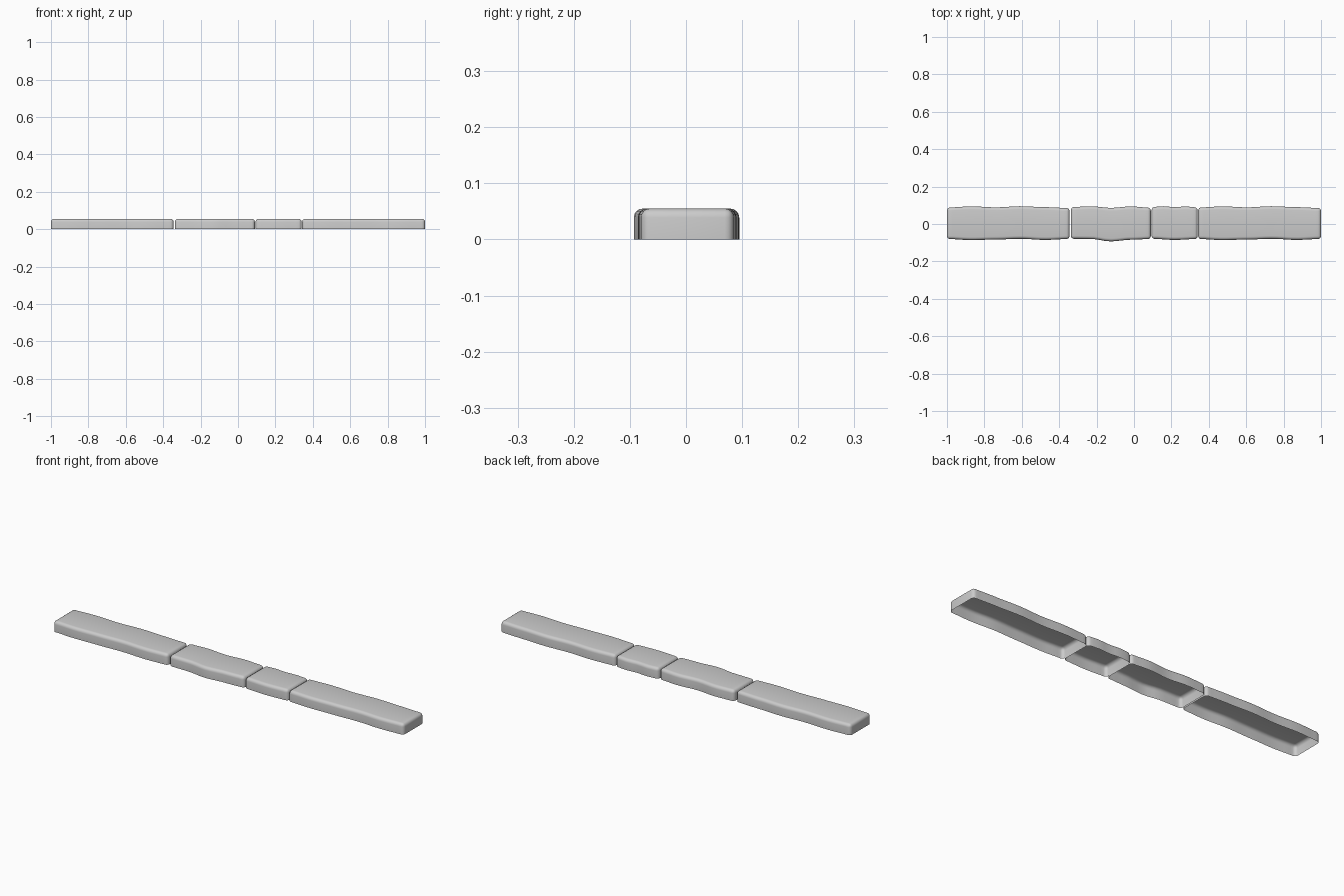
import bpy
import bmesh
import math

cube = bpy.data.objects.get("Cube")
if cube:
    bpy.data.objects.remove(cube, do_unlink=True)

HEIGHT = 0.055
BEVEL = 0.016

stone_grey = bpy.data.materials.new("stone_grey")
stone_grey.use_nodes = True
GREY = (0.6, 0.6, 0.6, 1)
stone_grey.diffuse_color = GREY
stone_grey.node_tree.nodes["Principled BSDF"].inputs["Base Color"].default_value = GREY


def sample(values, t):
    """Smoothly blend through evenly spaced edge positions."""
    f = t * (len(values) - 1)
    i = min(int(f), len(values) - 2)
    s = (1 - math.cos((f - i) * math.pi)) / 2
    return values[i] * (1 - s) + values[i + 1] * s


def make_stone(name, x0, x1, front, back):
    """Hollow kerb stone, open underneath, with wavy long sides."""
    bm = bmesh.new()
    count = max(8, round((x1 - x0) / 0.03))
    rows = []
    for i in range(count + 1):
        t = i / count
        x = x0 + (x1 - x0) * t
        f, b = sample(front, t), sample(back, t)
        rows.append([bm.verts.new(p) for p in
                     ((x, f, 0), (x, f, HEIGHT), (x, b, HEIGHT), (x, b, 0))])
    for a, b in zip(rows, rows[1:]):
        for k in range(3):
            bm.faces.new((a[k], b[k], b[k + 1], a[k + 1]))
    bm.faces.new(rows[0])
    bm.faces.new(rows[-1][::-1])
    bmesh.ops.recalc_face_normals(bm, faces=bm.faces)
    if sum(f.normal.z for f in bm.faces) < 0:
        bmesh.ops.reverse_faces(bm, faces=bm.faces)

    # Round the top rim and the upright corners
    sharp = [e for e in bm.edges
             if len(e.link_faces) == 2 and e.calc_face_angle() > 1]
    bmesh.ops.bevel(bm, geom=sharp, offset=BEVEL, segments=4, profile=0.5,
                    affect='EDGES', clamp_overlap=True)

    mesh = bpy.data.meshes.new(name)
    bm.to_mesh(mesh)
    bm.free()
    mesh.materials.append(stone_grey)
    mesh.shade_smooth()
    obj = bpy.data.objects.new(name, mesh)
    bpy.context.collection.objects.link(obj)


# Long end stones share one outline
long_front = (-0.08, -0.086, -0.083, -0.079, -0.085, -0.08)
long_back = (0.088, 0.094, 0.089, 0.095, 0.09, 0.085)
make_stone("right_long_stone", -1.0, -0.345, long_front, long_back)
make_stone("left_long_stone", 0.343, 1.0, long_front, long_back)

# Shorter stones between them
make_stone("middle_stone", -0.337, 0.09,
           (-0.079, -0.08, -0.093, -0.084, -0.08),
           (0.09, 0.095, 0.086, 0.094, 0.087))
make_stone("short_stone", 0.094, 0.34,
           (-0.079, -0.085, -0.08), (0.09, 0.095, 0.09, 0.094, 0.088))
